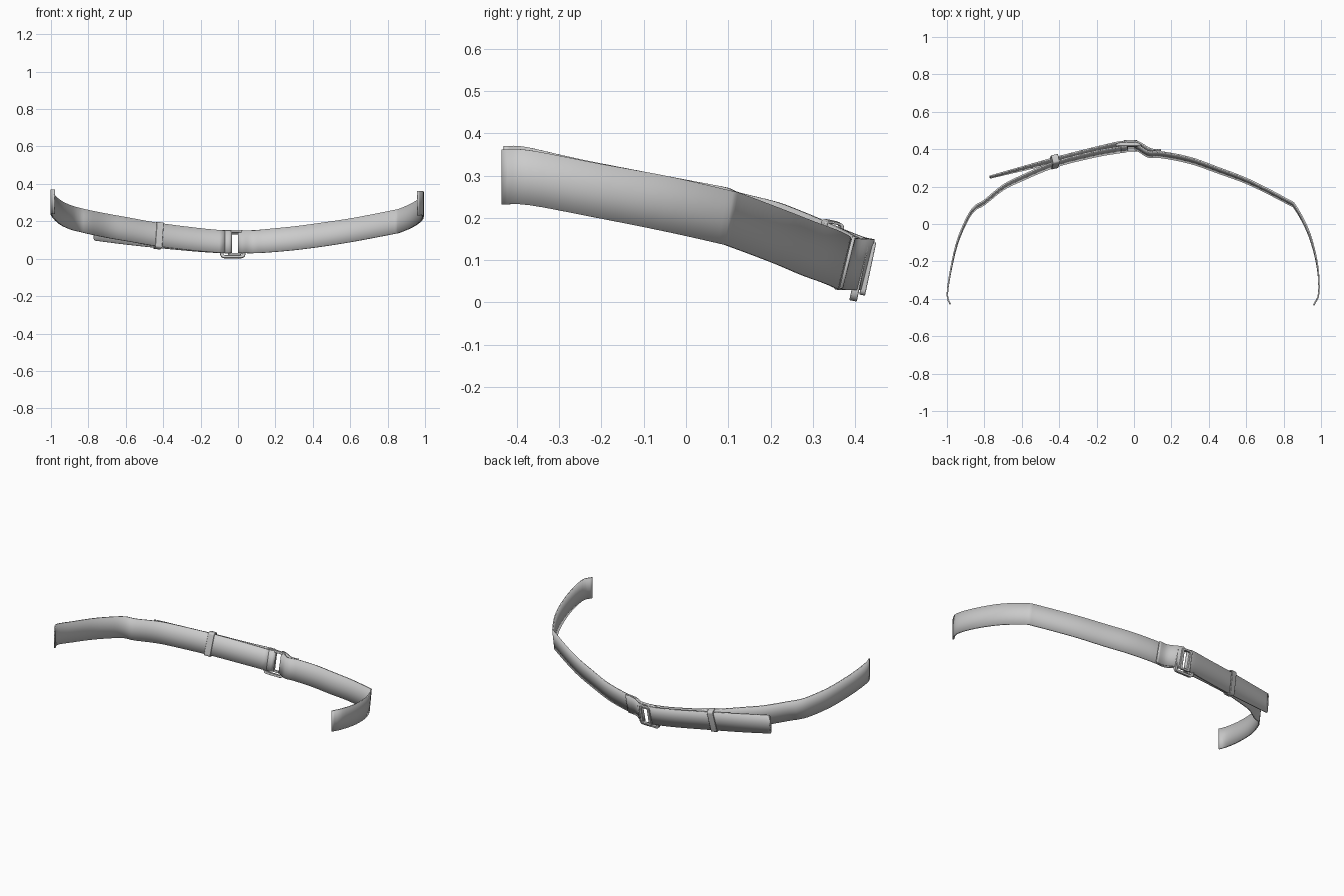
import bpy, bmesh
from math import radians, cos, sin, pi
from mathutils import Matrix, Vector

if "Cube" in bpy.data.objects:
    bpy.data.objects.remove(bpy.data.objects["Cube"])


def finish(name, bm):
    bmesh.ops.recalc_face_normals(bm, faces=bm.faces)
    me = bpy.data.meshes.new(name)
    bm.to_mesh(me)
    bm.free()
    ob = bpy.data.objects.new(name, me)
    bpy.context.collection.objects.link(ob)
    bpy.context.view_layer.objects.active = ob
    for o in bpy.context.selected_objects:
        o.select_set(False)
    ob.select_set(True)
    bpy.ops.object.shade_smooth_by_angle(angle=radians(35))
    return ob


def spline(pts, n):
    """Smooth rows of numbers with a Catmull-Rom curve."""
    p = [Vector(q) for q in pts]
    p = [2 * p[0] - p[1]] + p + [2 * p[-1] - p[-2]]
    out = []
    for i in range(1, len(p) - 2):
        a, b, c, d = p[i - 1:i + 3]
        for k in range(n):
            t = k / n
            out.append(0.5 * (2 * b + (c - a) * t + (2 * a - 5 * b + 4 * c - d) * t * t
                              + (3 * b - a - 3 * c + d) * t ** 3))
    return out + [p[-2]]


def ribbon(name, pts, thick=0.008, n=4):
    """Rows are x, y, lower z, upper z, outward lean of the top edge."""
    bm = bmesh.new()
    prev = None
    for x, y, lo, hi, lean in spline(pts, n):
        row = [bm.verts.new((x, y + lean * (t - 0.5), lo + (hi - lo) * t))
               for t in (0, 0.5, 1)]
        if prev:
            for j in range(2):
                bm.faces.new((prev[j], row[j], row[j + 1], prev[j + 1]))
        prev = row
    ob = finish(name, bm)
    mod = ob.modifiers.new("thickness", "SOLIDIFY")
    mod.thickness = thick
    mod.offset = 0


def ring(name, w, h, depth, bar_x, bar_y, r, mat):
    """Rounded rectangular ring in local XY, deep along Z."""
    def loop(w, h, r):
        return [(sx * (w / 2 - r) + r * cos(a0 + k * pi / 8),
                 sy * (h / 2 - r) + r * sin(a0 + k * pi / 8))
                for sx, sy, a0 in ((1, 1, 0), (-1, 1, pi / 2), (-1, -1, pi), (1, -1, 1.5 * pi))
                for k in range(5)]
    bm = bmesh.new()
    outer = loop(w, h, r)
    inner = loop(w - 2 * bar_x, h - 2 * bar_y, r * 0.4)
    loops = [[bm.verts.new((x, y, z)) for x, y in l]
             for l, z in ((outer, -depth / 2), (outer, depth / 2),
                          (inner, depth / 2), (inner, -depth / 2))]
    m = len(outer)
    for i in range(4):
        a, b = loops[i], loops[(i + 1) % 4]
        for j in range(m):
            k = (j + 1) % m
            bm.faces.new((a[j], a[k], b[k], b[j]))
    bm.transform(mat)
    ob = finish(name, bm)
    mod = ob.modifiers.new("soft_edges", "BEVEL")
    mod.width = 0.002
    mod.segments = 2
    mod.limit_method = 'ANGLE'


# Right strap, folded over the buckle bar and stitched back on itself
ribbon("right_strap", [
    (.96, -.435, .232, .362, .0), (.988, -.37, .23, .36, .0), (.98, -.22, .203, .33, .012),
    (.935, -.05, .17, .298, .02), (.865, .085, .14, .267, .02), (.82, .12, .13, .257, .022),
    (.62, .222, .092, .218, .025), (.45, .287, .065, .192, .028), (.3, .34, .046, .172, .03),
    (.15, .37, .033, .157, .03), (.08, .372, .03, .15, .03), (.035, .398, .03, .15, .03),
    (.008, .415, .03, .15, .03), (.008, .428, .03, .15, .03), (.04, .415, .03, .15, .03),
    (.09, .386, .031, .152, .03), (.145, .382, .033, .156, .03)])

# Left strap up to the buckle, then back outside as the loose tail
ribbon("left_strap", [
    (-.982, -.43, .24, .37, .0), (-.998, -.38, .238, .368, .0), (-.982, -.26, .212, .34, .008),
    (-.945, -.1, .18, .308, .015), (-.89, .03, .155, .283, .018), (-.85, .085, .145, .272, .02),
    (-.8, .115, .133, .26, .022), (-.7, .195, .112, .24, .024), (-.6, .245, .095, .222, .026),
    (-.42, .32, .065, .19, .028), (-.2, .376, .04, .162, .03), (-.07, .398, .03, .15, .03)])
ribbon("strap_tail", [
    (-.07, .399, .03, .15, .03), (-.042, .402, .03, .15, .03), (-.038, .42, .03, .15, .03),
    (-.07, .425, .03, .15, .03), (-.2, .396, .037, .158, .03), (-.42, .341, .057, .18, .028),
    (-.6, .295, .076, .198, .018), (-.75, .256, .095, .213, .01),
    (-.765, .252, .098, .211, .009), (-.771, .25, .107, .203, .008)])

# Buckle: wide frame with a smaller raised frame behind it
tilt = Matrix.Rotation(radians(-12), 4, 'X')
stand = Matrix.Rotation(radians(90), 4, 'X')
ring("buckle_frame", .135, .152, .018, .018, .014, .022,
     Matrix.Translation((-.028, .411, .078)) @ tilt @ stand)
ring("buckle_catch", .072, .128, .014, .016, .012, .012,
     Matrix.Translation((-.018, .43, .08)) @ tilt @ stand)

# Keeper loop around strap and tail
ring("keeper_loop", .05, .143, .038, .008, .006, .012,
     Matrix.Translation((-.425, .333, .123)) @ Matrix.Rotation(radians(14), 4, 'Z')
     @ tilt @ Matrix.Rotation(radians(7), 4, 'Y') @ Matrix.Rotation(radians(90), 4, 'Z') @ stand)
